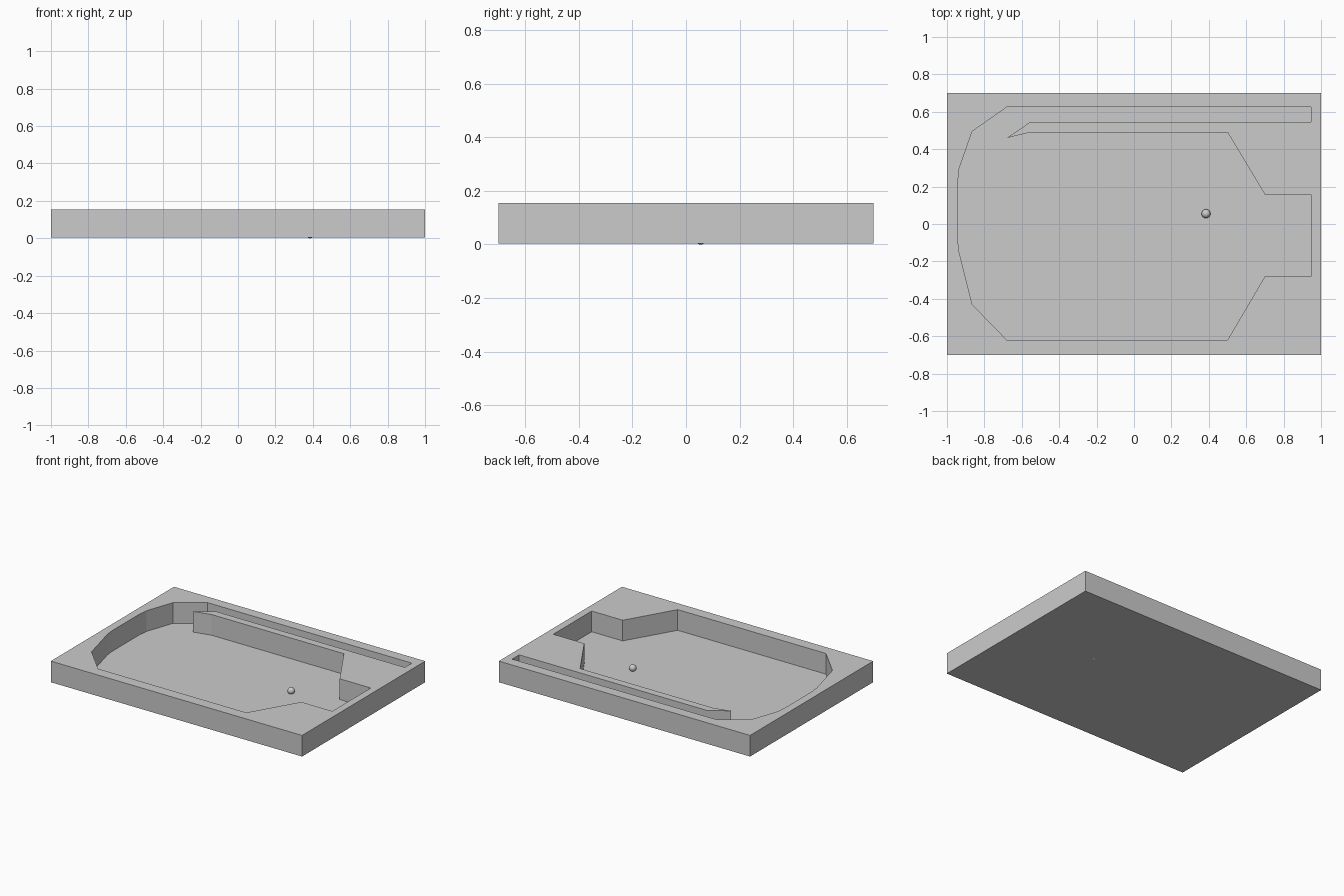
import bpy, bmesh

if "Cube" in bpy.data.objects:
    bpy.data.objects.remove(bpy.data.objects["Cube"])

TOP, BOTTOM, FLOOR = 0.155, 0.003, 0.006


def prism(name, outline, z0, z1):
    """Extrude a closed 2D outline from z0 up to z1."""
    bm = bmesh.new()
    face = bm.faces.new([bm.verts.new((x, y, z0)) for x, y in outline])
    res = bmesh.ops.extrude_face_region(bm, geom=[face])
    verts = [g for g in res["geom"] if isinstance(g, bmesh.types.BMVert)]
    bmesh.ops.translate(bm, verts=verts, vec=(0, 0, z1 - z0))
    bmesh.ops.recalc_face_normals(bm, faces=bm.faces)
    mesh = bpy.data.meshes.new(name)
    bm.to_mesh(mesh)
    bm.free()
    obj = bpy.data.objects.new(name, mesh)
    bpy.context.collection.objects.link(obj)
    return obj


# table slab
table = prism("table_body", [(-1, -0.7), (1, -0.7), (1, 0.7), (-1, 0.7)], BOTTOM, TOP)

# play area with launch lane, one continuous outline
pocket = prism("pocket_cutter", [
    (-0.68, 0.625), (0.947, 0.625), (0.947, 0.545), (-0.555, 0.545),   # lane
    (-0.68, 0.46), (-0.555, 0.49), (0.5, 0.49),                        # divider
    (0.7, 0.157), (0.947, 0.157), (0.947, -0.28), (0.7, -0.28),        # drain
    (0.5, -0.62), (-0.68, -0.62), (-0.865, -0.43),                     # near side
    (-0.935, -0.15), (-0.942, -0.09), (-0.942, 0.22), (-0.935, 0.295),
    (-0.865, 0.495)], FLOOR, TOP + 0.1)                                # rounded end
cut = table.modifiers.new("pocket", "BOOLEAN")
cut.object = pocket
cut.operation = "DIFFERENCE"
cut.solver = "EXACT"
bpy.context.view_layer.objects.active = table
table.select_set(True)
bpy.ops.object.modifier_apply(modifier=cut.name)
bpy.data.objects.remove(pocket, do_unlink=True)

# ball resting in the play area
bpy.ops.mesh.primitive_uv_sphere_add(segments=32, ring_count=16, radius=0.024,
                                     location=(0.385, 0.055, 0.024))
ball = bpy.context.object
ball.name = "ball"
bpy.ops.object.shade_smooth()
